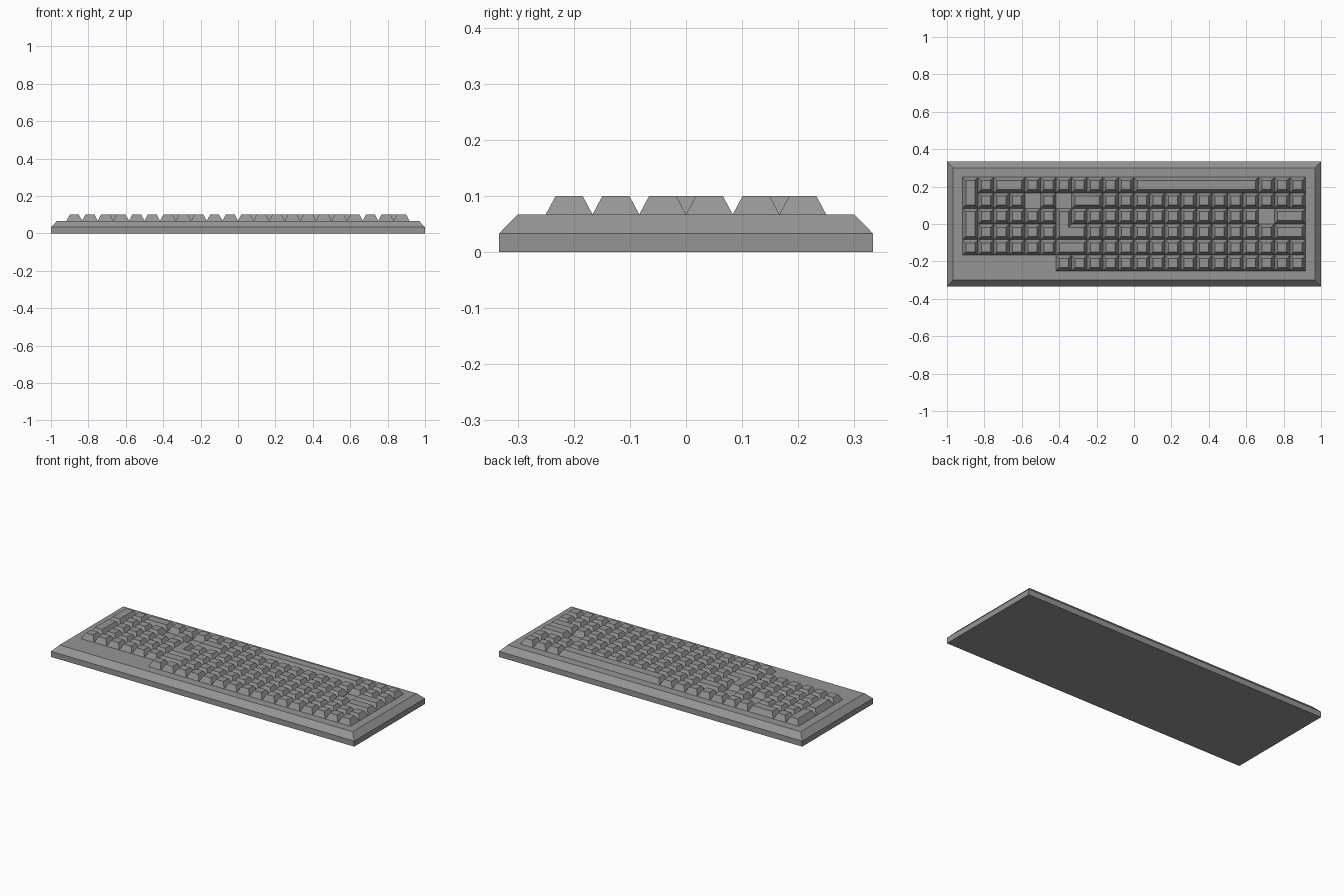
import bpy

PITCH = 1 / 12
LEFT, BACK = -11 * PITCH, 3 * PITCH      # back left corner of the key grid
DECK, KEY_TOP, SLOPE = 0.067, 0.1, 0.0175

cube = bpy.data.objects.get("Cube")
if cube:
    bpy.data.objects.remove(cube)

grey = bpy.data.materials.new("grey plastic")
grey.use_nodes = True
colour = (0.3, 0.3, 0.3, 1)
grey.diffuse_color = colour
grey.node_tree.nodes["Principled BSDF"].inputs["Base Color"].default_value = colour


def inset(outline, d):
    """Move a counter-clockwise, axis-aligned outline inwards by d."""
    result = []
    for i, (x, y) in enumerate(outline):
        px, py = outline[i - 1]
        nx, ny = outline[(i + 1) % len(outline)]
        for ax, ay, bx, by in ((px, py, x, y), (x, y, nx, ny)):
            length = abs(bx - ax) + abs(by - ay)
            x_shift, y_shift = -(by - ay) / length * d, (bx - ax) / length * d
            x, y, nx, ny = x + x_shift, y + y_shift, nx + x_shift, ny + y_shift
        result.append((x, y))
    return result


def add_solid(verts, faces, outline, levels):
    """Stack inset copies of an outline at (inset, height) levels and skin them."""
    start, n = len(verts), len(outline)
    for d, z in levels:
        verts += [(x, y, z) for x, y in inset(outline, d)]
    for k in range(len(levels) - 1):
        a = start + k * n
        faces += [(a + i, a + (i + 1) % n, a + n + (i + 1) % n, a + n + i) for i in range(n)]
    faces.append(tuple(range(start + n - 1, start - 1, -1)))
    faces.append(tuple(range(len(verts) - n, len(verts))))


def build(name, outlines, levels):
    verts, faces = [], []
    for outline in outlines:
        add_solid(verts, faces, outline, levels)
    mesh = bpy.data.meshes.new(name)
    mesh.from_pydata(verts, [], faces)
    mesh.materials.append(grey)
    obj = bpy.data.objects.new(name, mesh)
    bpy.context.collection.objects.link(obj)


def on_grid(corners):
    return [(LEFT + c * PITCH, BACK - r * PITCH) for c, r in corners]


def key(col, row, w=1, h=1):
    return on_grid([(col, row + h), (col + w, row + h), (col + w, row), (col, row)])


def run(row, first, last):
    return [key(c, row) for c in range(first, last + 1)]


KEY = [(0, DECK), (SLOPE, KEY_TOP)]

# Case with a bevelled rim
build("case", [[(-1, -1 / 3), (1, -1 / 3), (1, 1 / 3), (-1, 1 / 3)]],
      [(0, 0), (0, 0.033), (0.033, DECK)])

# Number pad block
build("number_pad_keys", run(0, 1, 1) + run(1, 1, 3) + run(2, 1, 3) + run(3, 1, 3) + run(4, 0, 3), KEY)
build("number_pad_tall_keys", [key(0, 0, 1, 2), key(0, 2, 1, 2)], KEY)
build("number_pad_wide_key", [key(2, 0, 2)], KEY)

# Arrows and navigation
build("arrow_keys", run(0, 4, 6) + run(1, 5, 5), KEY)
build("navigation_keys", [key(c, r) for r in (2, 3, 4) for c in (4, 5)], KEY)

# Main block
build("modifier_keys", run(0, 7, 10) + run(0, 19, 21), KEY)
build("space_bar", [key(11, 0, 8)], KEY)
build("letter_keys", run(1, 9, 21) + run(2, 7, 18) + run(3, 8, 19), KEY)
build("number_keys", run(4, 8, 21), KEY)
build("function_keys", run(5, 6, 21), KEY)
build("wide_keys", [key(7, 1, 2), key(20, 2, 2), key(20, 3, 2), key(6, 4, 2)], KEY)
build("enter_key", [on_grid([(6, 4), (8, 4), (8, 3), (7, 3), (7, 2), (6, 2)])], KEY)
